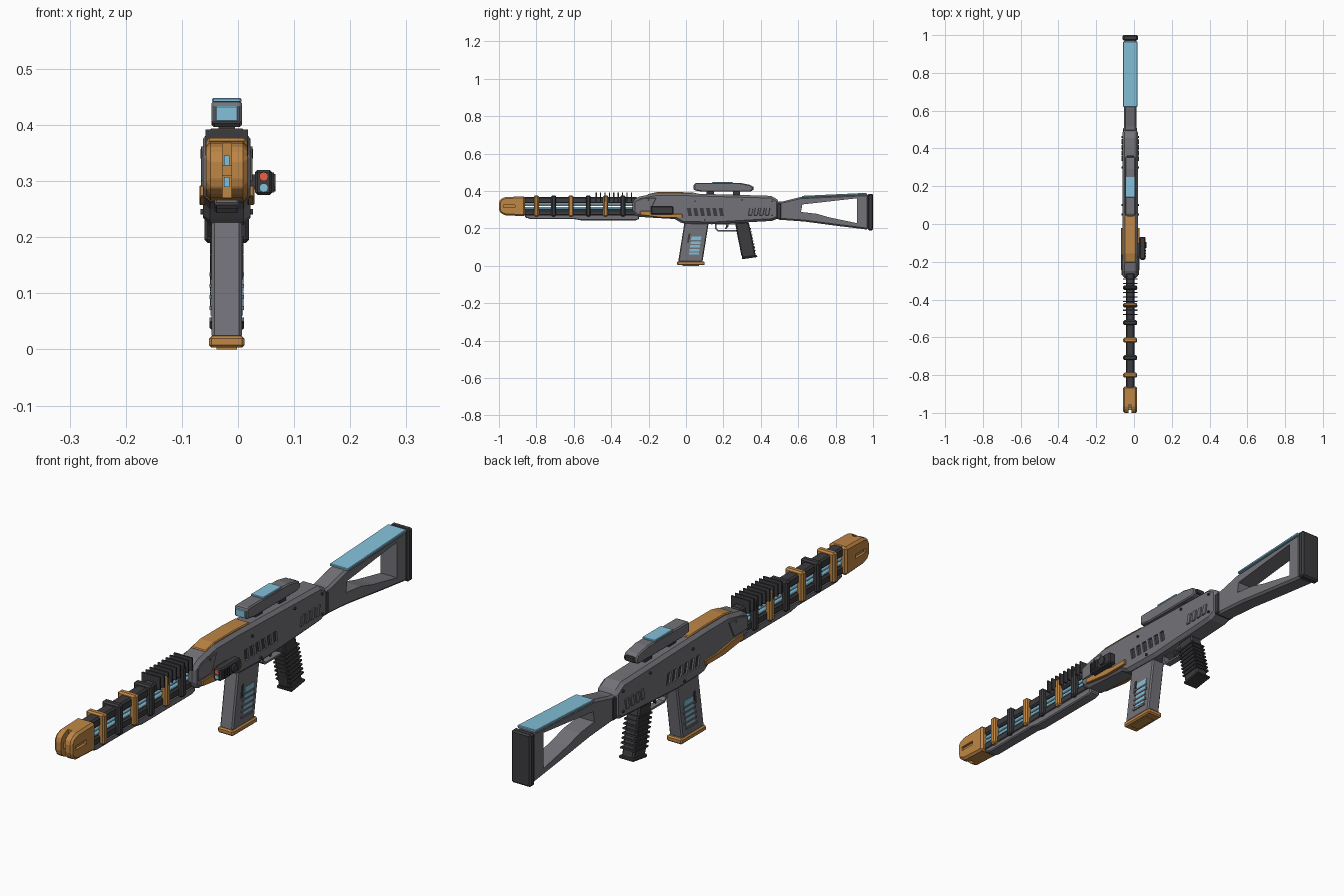
import bpy, bmesh, math
from mathutils import Vector, Matrix

CX = -0.02  # centre plane of the weapon


def material(name, rgb):
    m = bpy.data.materials.new(name)
    m.diffuse_color = (*rgb, 1)
    return m


GREY = material("grey", (0.17, 0.17, 0.19))
DARK = material("dark", (0.045, 0.045, 0.05))
ORANGE = material("orange", (0.52, 0.24, 0.06))
BLUE = material("blue", (0.23, 0.53, 0.70))
RED = material("red", (0.8, 0.12, 0.06))


def finish(name, bm, mat, bevel=0.0, seg=1):
    bmesh.ops.recalc_face_normals(bm, faces=bm.faces)
    if bevel:
        edges = [e for e in bm.edges if e.calc_face_angle(0) > 0.5]
        bmesh.ops.bevel(bm, geom=edges, offset=bevel, segments=seg, affect='EDGES', clamp_overlap=True)
    me = bpy.data.meshes.new(name)
    bm.to_mesh(me)
    bm.free()
    ob = bpy.data.objects.new(name, me)
    me.materials.append(mat)
    bpy.context.collection.objects.link(ob)
    return ob


def prism(name, pts, half, mat, bevel=0.0, x=CX, seg=1):
    """Side profile of (y, z) points extruded across x."""
    bm = bmesh.new()
    a = [bm.verts.new((x - half, y, z)) for y, z in pts]
    b = [bm.verts.new((x + half, y, z)) for y, z in pts]
    bm.faces.new(a)
    bm.faces.new(b[::-1])
    for i in range(len(pts)):
        j = (i + 1) % len(pts)
        bm.faces.new((a[i], b[i], b[j], a[j]))
    return finish(name, bm, mat, bevel, seg)


def box(name, y, z, half, mat, bevel=0.0, x=CX, shear=0.0):
    """Box over the y and z ranges; shear slides the lower edge in y."""
    (y0, y1), (z0, z1) = y, z
    return prism(name, [(y0 + shear, z0), (y1 + shear, z0), (y1, z1), (y0, z1)], half, mat, bevel, x)


def rod(name, centre, r, length, axis, mat, n=12):
    bm = bmesh.new()
    rot = Vector((0, 0, 1)).rotation_difference(Vector(axis)).to_matrix().to_4x4()
    bmesh.ops.create_cone(bm, cap_ends=True, segments=n, radius1=r, radius2=r, depth=length,
                          matrix=Matrix.Translation(centre) @ rot)
    return finish(name, bm, mat)


def cut(target, cutters):
    for c in cutters:
        m = target.modifiers.new("cut", 'BOOLEAN')
        m.operation, m.object, m.solver = 'DIFFERENCE', c, 'EXACT'
        bpy.context.view_layer.objects.active = target
        bpy.ops.object.modifier_apply(modifier=m.name)
        bpy.data.objects.remove(c)


# Receiver with side vents
body = prism("receiver", [(-0.285, 0.285), (-0.285, 0.35), (-0.25, 0.37), (-0.16, 0.388), (-0.03, 0.388),
                          (0.455, 0.374), (0.497, 0.35), (0.497, 0.255), (0.46, 0.24), (0.14, 0.222),
                          (-0.02, 0.226), (-0.06, 0.25), (-0.26, 0.262)], 0.042, GREY, 0.012)
vents = []
for s in (-1, 1):
    for i in range(6):
        y = 0.005 + i * 0.034
        vents.append(box("cutter", (y, y + 0.02), (0.265, 0.308), 0.008, DARK, x=CX + s * 0.043, shear=0.008))
cut(body, vents)
box("vent_core", (-0.02, 0.23), (0.255, 0.315), 0.0355, DARK)
for s in (-1, 1):
    for i in range(4):
        y = 0.34 + i * 0.03
        box("rear_louvre", (y, y + 0.02), (0.27, 0.31), 0.004, GREY, 0.002, CX + s * 0.042, shear=-0.008)
    # Angled side trim
    prism("side_trim", [(-0.245, 0.292), (-0.19, 0.292), (-0.09, 0.277), (-0.02, 0.277), (-0.02, 0.257),
                        (-0.13, 0.257), (-0.245, 0.272)], 0.006, ORANGE, 0.002, CX + s * 0.043)
    prism("front_cheek", [(-0.27, 0.3), (-0.27, 0.345), (-0.22, 0.362), (-0.16, 0.362), (-0.19, 0.3)],
          0.003, GREY, 0.001, CX + s * 0.043)
    for y, z in ((-0.2, 0.352), (0.05, 0.345), (0.3, 0.352), (0.46, 0.27), (0.46, 0.345), (0.1, 0.245)):
        rod("pin", (CX + s * 0.043, y, z), 0.005, 0.008, (1, 0, 0), DARK)

# Top cover
prism("top_cover", [(-0.205, 0.375), (-0.205, 0.383), (-0.155, 0.394), (-0.03, 0.394), (0.055, 0.39),
                    (0.055, 0.375)], 0.03, ORANGE, 0.003)

# Barrel rails, energy bars and underside guard
box("upper_rail", (-0.88, -0.26), (0.333, 0.368), 0.022, DARK, 0.006)
box("lower_rail", (-0.88, -0.26), (0.268, 0.300), 0.022, DARK, 0.006)
for s in (-1, 1):
    for z in (0.308, 0.325):
        rod("energy_bar", (CX + s * 0.012, -0.575, z), 0.0065, 0.63, (0, 1, 0), BLUE)
prism("under_guard", [(-0.86, 0.272), (-0.86, 0.258), (-0.83, 0.25), (-0.6, 0.25), (-0.56, 0.243), (-0.27, 0.243),
                      (-0.25, 0.25), (-0.25, 0.272)], 0.022, GREY, 0.004)
for i in range(6):
    y = -0.8 + i * 0.0925
    ring = box("barrel_ring", (y - 0.013, y + 0.013), (0.264, 0.377), 0.037,
               DARK if i % 2 else ORANGE, 0.006)
    cut(ring, [box("cutter", (y - 0.1, y + 0.1), (0.302, 0.331), 0.018, DARK)])
for i in range(9):
    y = -0.48 + i * 0.0235
    box("cooling_fin", (y - 0.003, y + 0.003), (0.345, 0.392), 0.038, DARK)

# Muzzle with front and side slots
muzzle = prism("muzzle", [(-1.0, 0.297), (-1.0, 0.342), (-0.99, 0.358), (-0.965, 0.368), (-0.86, 0.371),
                          (-0.86, 0.265), (-0.965, 0.27), (-0.99, 0.28)], 0.037, ORANGE, 0.008)
cut(muzzle, [box("cutter", (-1.1, -0.957), (0.2, 0.5), 0.008, DARK)] +
    [box("cutter", (-0.975, -0.915), (0.311, 0.326), 0.01, DARK, x=CX + s * 0.037) for s in (-1, 1)])
box("muzzle_bridge", (-0.985, -0.95), (0.309, 0.329), 0.012, ORANGE)
for z in (0.298, 0.337):
    box("muzzle_emitter", (-0.975, -0.95), (z - 0.009, z + 0.009), 0.005, BLUE)

# Sight
prism("sight", [(0.045, 0.403), (0.045, 0.438), (0.052, 0.443), (0.29, 0.443), (0.345, 0.432), (0.357, 0.42),
                (0.357, 0.403), (0.34, 0.396), (0.09, 0.396)], 0.027, GREY, 0.006)
box("sight_lens", (0.041, 0.06), (0.406, 0.434), 0.02, BLUE, 0.002)
box("sight_panel", (0.14, 0.25), (0.44, 0.448), 0.026, BLUE, 0.002)
box("sight_eyepiece", (0.34, 0.362), (0.404, 0.424), 0.019, DARK, 0.003)
for y in (0.13, 0.27):
    box("sight_mount", (y - 0.02, y + 0.02), (0.37, 0.4), 0.015, DARK)

# Skeleton stock
stock = prism("stock", [(0.49, 0.342), (0.52, 0.345), (0.61, 0.367), (0.975, 0.383), (0.975, 0.193),
                        (0.82, 0.212), (0.63, 0.237), (0.49, 0.247)], 0.034, GREY, 0.008)
cut(stock, [prism("cutter", [(0.622, 0.328), (0.915, 0.361), (0.915, 0.228), (0.77, 0.258), (0.70, 0.278),
                             (0.615, 0.288)], 0.2, GREY)])
prism("stock_cheek_pad", [(0.62, 0.365), (0.62, 0.374), (0.965, 0.39), (0.965, 0.38)], 0.038, BLUE, 0.002)
box("butt_pad", (0.972, 1.0), (0.19, 0.385), 0.04, DARK, 0.006)
box("stock_joint", (0.485, 0.51), (0.25, 0.335), 0.037, DARK, 0.004)

# Magazine
box("magazine", (-0.008, 0.122), (0.02, 0.235), 0.027, GREY, 0.005, shear=-0.034)
box("magazine_base", (-0.047, 0.1), (0.003, 0.024), 0.032, ORANGE, 0.005)
box("magazine_foot", (-0.02, 0.07), (0.0, 0.01), 0.018, ORANGE)
for s in (-1, 1):
    box("magazine_window", (0.03, 0.083), (0.06, 0.158), 0.003, BLUE, x=CX + s * 0.026, shear=-0.015)
    box("magazine_groove", (0.013, 0.024), (0.125, 0.172), 0.003, DARK, x=CX + s * 0.026, shear=-0.007)
    for i in range(5):
        z = 0.05 + i * 0.02
        y = -0.005 + i * 0.003
        box("magazine_rib", (y + 0.01, y + 0.075 + 0.006 * (i % 2)), (z, z + 0.007), 0.003, GREY, x=CX + s * 0.028)

# Grip and ridges
prism("grip", [(0.262, 0.23), (0.335, 0.235), (0.345, 0.19), (0.372, 0.06), (0.375, 0.05), (0.305, 0.038),
               (0.296, 0.055)], 0.025, DARK, 0.006)
prism("grip_foot", [(0.298, 0.047), (0.38, 0.057), (0.382, 0.047), (0.3, 0.035)], 0.031, DARK, 0.003)
for i in range(8):
    z = 0.07 + i * 0.0165
    y = 0.298 - i * 0.0036
    prism("grip_ridge", [(y - 0.004, z), (y + 0.075, z + 0.01), (y + 0.074, z + 0.016), (y - 0.006, z + 0.006)],
          0.03, DARK)

# Trigger and guard
guard = prism("trigger_guard", [(0.155, 0.23), (0.155, 0.197), (0.17, 0.184), (0.275, 0.184), (0.275, 0.23)],
              0.012, GREY)
cut(guard, [prism("cutter", [(0.163, 0.222), (0.163, 0.2), (0.174, 0.191), (0.28, 0.191), (0.28, 0.222)],
                  0.1, GREY)])
prism("trigger", [(0.21, 0.23), (0.228, 0.23), (0.226, 0.21), (0.214, 0.195), (0.209, 0.197), (0.214, 0.212)],
      0.005, DARK)

# Side targeting unit (right side only)
box("targeting_unit", (-0.188, -0.068), (0.275, 0.32), 0.0155, DARK, 0.005, x=0.0455)
rod("targeting_knob", (0.062, -0.11, 0.297), 0.016, 0.01, (1, 0, 0), DARK, 16)
for i in range(3):
    box("targeting_rib", (-0.175 + i * 0.015, -0.168 + i * 0.015), (0.28, 0.315), 0.003, DARK, x=0.0615)
box("targeting_mount", (-0.16, -0.1), (0.285, 0.312), 0.008, DARK, x=0.026)
for z, mat in ((0.308, RED), (0.288, BLUE)):
    rod("targeting_lens", (0.046, -0.187, z), 0.008, 0.008, (0, 1, 0), mat, 16)
